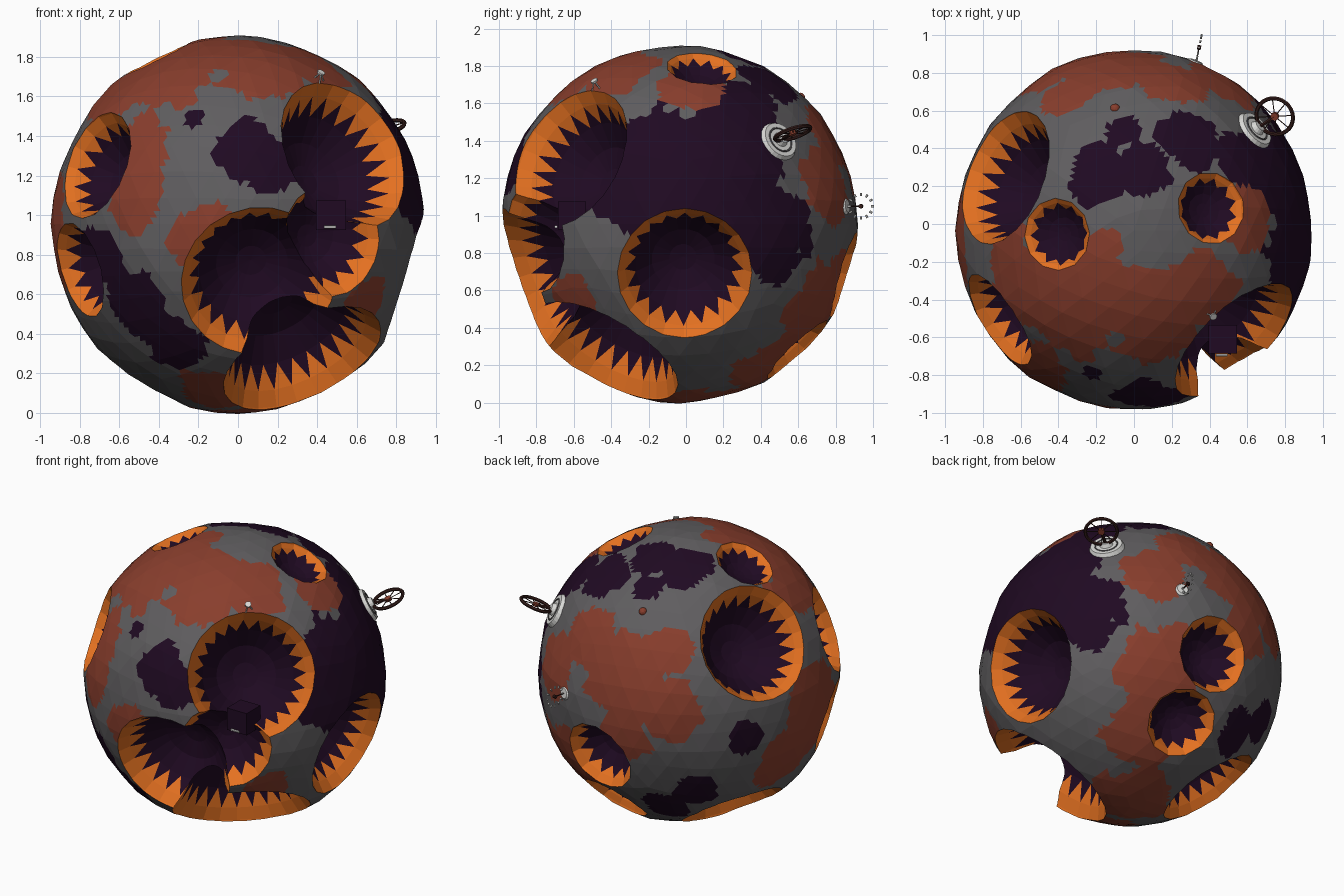
import bpy, bmesh, math
from mathutils import Vector, noise

if "Cube" in bpy.data.objects:
    bpy.data.objects.remove(bpy.data.objects["Cube"])

C = Vector((0, -0.035, 0.955))      # body centre
R = 0.945


def mat(name, rgb):
    m = bpy.data.materials.new(name)
    m.diffuse_color = (*rgb, 1)
    m.use_nodes = True
    m.node_tree.nodes["Principled BSDF"].inputs["Base Color"].default_value = m.diffuse_color
    return m


GREY = mat("grey rock", (0.115, 0.11, 0.115))
RED = mat("red rock", (0.25, 0.048, 0.026))
PURPLE = mat("dark purple rock", (0.014, 0.003, 0.016))
ORANGE = mat("orange rim", (0.78, 0.165, 0.015))
WHITE = mat("white metal", (0.7, 0.7, 0.68))
DARK = mat("dark metal", (0.035, 0.012, 0.01))
ROCKS = (GREY, RED, PURPLE, ORANGE)

# Craters: direction from centre, rim radius
CRATERS = [
    (.58, -.63, .38, .40), (.11, -.88, -.31, .39), (.34, -.41, -.71, .43),
    (.48, -.79, -.08, .29), (.90, .03, -.28, .36), (.07, .91, -.28, .24),
    (.12, .65, -.69, .22), (-.71, .29, .49, .37), (-.41, -.02, .84, .19),
    (.41, .12, .84, .19), (-.73, -.48, .30, .28), (-.82, -.38, -.24, .25),
    (-.49, .21, -.77, .33)]

# Colour patches: direction from centre, patch radius
RED_PATCHES = [
    (-.3, -.4, .82, .3), (.1, -.43, .82, .28), (.35, -.34, .82, .23),
    (-.6, -.25, .7, .25), (-.52, -.7, .4, .18), (-.52, -.76, .13, .18),
    (-.18, -.92, -.08, .18), (-.1, -.4, -.85, .22), (.62, -.55, -.4, .14),
    (.6, .08, .73, .17), (.38, .78, -.4, .28), (.3, .5, -.74, .25),
    (.46, .8, .22, .22), (.2, .8, .45, .2), (-.1, .88, .31, .27),
    (-.35, .72, .5, .16), (-.41, .83, .16, .22), (-.94, -.05, -.02, .3),
    (-.87, .23, -.29, .22), (.06, .06, -.94, .28), (-.16, .92, -.06, .18),
    (-.14, -.06, .93, .08)]
PURPLE_PATCHES = [
    (.04, -.86, .36, .17), (.16, -.87, .27, .14), (-.22, -.75, .53, .05),
    (-.68, -.6, -.15, .14), (-.52, -.66, -.4, .19), (-.33, -.65, -.58, .18),
    (.87, -.1, .27, .38), (.8, .3, .4, .28), (.78, .5, -.05, .27),
    (.58, .38, .65, .17), (-.2, .3, .86, .17), (.06, .33, .86, .16),
    (-.05, .52, .77, .1), (.28, .47, .77, .18), (-.79, .51, -.07, .12),
    (-.5, .66, -.45, .14), (-.29, .67, -.6, .15), (.88, .3, .08, .25)]


def finish(bm, name, mats, normals=True):
    if normals:
        bmesh.ops.recalc_face_normals(bm, faces=bm.faces)
    me = bpy.data.meshes.new(name)
    bm.to_mesh(me)
    bm.free()
    for m in mats:
        me.materials.append(m)
    ob = bpy.data.objects.new(name, me)
    bpy.context.collection.objects.link(ob)
    return ob


def patch_index(d):
    """Strongest patch covering direction d, with a ragged border."""
    p = d * R
    wobble = 0.35 * noise.noise(d * 5) + 0.2 * noise.noise(d * 13)
    best, idx = 1.0, 0
    for i, patches in ((1, RED_PATCHES), (2, PURPLE_PATCHES)):
        for x, y, z, r in patches:
            q = Vector((x, y, z)).normalized() * R
            s = (p - q).length / r + wobble
            if s < best:
                best, idx = s, i
    return idx


# Faceted rocky body, faces split finer only for the colour borders
bm = bmesh.new()
bmesh.ops.create_icosphere(bm, subdivisions=4, radius=1)
for v in bm.verts:
    d = v.co.normalized()
    k = 1 + 0.016 * noise.noise(d * 3.5)
    v.co = C + Vector((d.x * .942, d.y * .955, d.z * .953)) * k
bmesh.ops.subdivide_edges(bm, edges=bm.edges[:], cuts=3, use_grid_fill=True)
for f in bm.faces:
    f.material_index = patch_index((f.calc_center_median() - C).normalized())
body = finish(bm, "rock_body", ROCKS)


def crater_cutter(x, y, z, r):
    """Bowl with an orange band and a ring of orange teeth pointing down."""
    d = Vector((x, y, z)).normalized()
    q = d.to_track_quat('Z', 'Y')
    base = C + d * math.sqrt(R * R - r * r)
    n = max(12, int(r * 58))
    deep = 0.6 if r < 0.2 else 1          # small craters are shallower
    bm = bmesh.new()

    def ring(rad, h, shift):
        h *= deep if h < 0 else 1
        return [bm.verts.new(base + q @ Vector((
            rad * r * math.cos((i + shift) * math.tau / n),
            rad * r * math.sin((i + shift) * math.tau / n), h * r)))
            for i in range(n)]

    def face(vs, m):
        bm.faces.new(vs).material_index = m

    top = bm.verts.new(base + d * r * 0.9)
    low = bm.verts.new(base - d * r * 0.8 * deep)
    rings = [ring(1.15, .3, 0), ring(1, 0, 0), ring(.88, -.16, 0),
             ring(.72, -.42, .5), ring(.47, -.67, .5), ring(.2, -.78, .5)]
    for i in range(n):
        j = (i + 1) % n
        face((top, rings[0][i], rings[0][j]), 3)
        for k in (0, 1):
            face((rings[k][i], rings[k + 1][i], rings[k + 1][j], rings[k][j]), 3)
        face((rings[2][i], rings[3][i], rings[2][j]), 3)        # tooth
        face((rings[2][j], rings[3][i], rings[3][j]), 2)        # gap
        for k in (3, 4):
            face((rings[k][i], rings[k + 1][i], rings[k + 1][j], rings[k][j]), 2)
        face((rings[5][i], low, rings[5][j]), 2)
    ob = finish(bm, "crater_cutter", ROCKS)
    ob.hide_render = True
    return ob


bpy.context.view_layer.objects.active = body
for c in CRATERS:
    cut = crater_cutter(*c)
    mod = body.modifiers.new("crater", 'BOOLEAN')
    mod.operation, mod.solver, mod.object = 'DIFFERENCE', 'EXACT', cut
    bpy.ops.object.modifier_apply(modifier=mod.name)
    bpy.data.objects.remove(cut)


# Small equipment
def place(ob, name, m, axis):
    ob.name = name
    ob.data.materials.append(m)
    ob.rotation_mode = 'QUATERNION'
    ob.rotation_quaternion = Vector(axis).to_track_quat('Z', 'Y')
    return ob


def cyl(name, m, loc, axis, r, h, n=20, r2=None):
    bpy.ops.mesh.primitive_cone_add(vertices=n, radius1=r, radius2=r if r2 is None else r2,
                                    depth=h, location=loc)
    return place(bpy.context.object, name, m, axis)


def rod(name, m, a, b, r):
    a, b = Vector(a), Vector(b)
    return cyl(name, m, (a + b) / 2, b - a, r, (b - a).length, 6)


def torus(name, m, loc, axis, r, t):
    bpy.ops.mesh.primitive_torus_add(major_radius=r, minor_radius=t, major_segments=28,
                                     minor_segments=6, location=loc)
    return place(bpy.context.object, name, m, axis)


def around(loc, axis, r, n):
    q = Vector(axis).to_track_quat('Z', 'Y')
    return [Vector(loc) + q @ Vector((r * math.cos(i * math.tau / n),
                                      r * math.sin(i * math.tau / n), 0)) for i in range(n)]


# Spoked wheel on a round base, upper back right
d = Vector((.65, .54, .45)).normalized()
foot = C + d * 0.945
hub = Vector((.745, .57, 1.44))
tilt = (-.25, -.3, .92)
cyl("wheel_base", WHITE, foot, d, .115, .03, 24, .1)
torus("wheel_base_groove", GREY, foot + d * .014, d, .07, .006)
cyl("wheel_base_cap", WHITE, foot + d * .025, d, .045, .03, 16, .03)
rod("wheel_post", DARK, foot, hub, .01)
torus("wheel_rim", DARK, hub, tilt, .1, .011)
cyl("wheel_hub", RED, hub, tilt, .022, .02, 10)
for p in around(hub, tilt, .1, 8):
    rod("wheel_spoke", DARK, hub, p, .003)

# Ring of small lugs on the back
ring_c, ring_ax = Vector((.345, .935, 1.05)), (1, -.2, 0)
cyl("lug_ring_base", WHITE, (.325, .855, 1.05), (.34, .88, .1), .055, .02, 14, .035)
rod("lug_ring_mast", DARK, (.325, .85, 1.05), ring_c, .004)
cyl("lug_ring_hub", DARK, ring_c, ring_ax, .012, .02, 8)
for p in around(ring_c, ring_ax, .055, 12):
    rod("lug", WHITE, p, p + (p - ring_c) * .3, .006)

# Little mast at the upper front
foot = Vector((.41, -.48, 1.68))
for p in around(foot, (.4, -.45, .75), .028, 3):
    rod("mast_leg", WHITE, p, foot + Vector((.01, -.01, .04)), .004)
cyl("mast_plate", WHITE, foot + Vector((.01, -.01, .04)), (.4, -.45, .75), .02, .01, 10)

# Dark block with a pale handle inside the front craters
bpy.ops.mesh.primitive_cube_add(size=1, location=(.47, -.61, 1.0))
blk = bpy.context.object
blk.scale = (.15, .15, .15)
place(blk, "crater_block", PURPLE, (0, 0, 1))
rod("block_handle", WHITE, (.435, -.695, .94), (.495, -.695, .94), .008)

# Red knob on the upper back
bpy.ops.mesh.primitive_uv_sphere_add(segments=12, ring_count=8, radius=.027,
                                     location=(-.1, .61, 1.63))
place(bpy.context.object, "red_knob", RED, (0, 0, 1))
